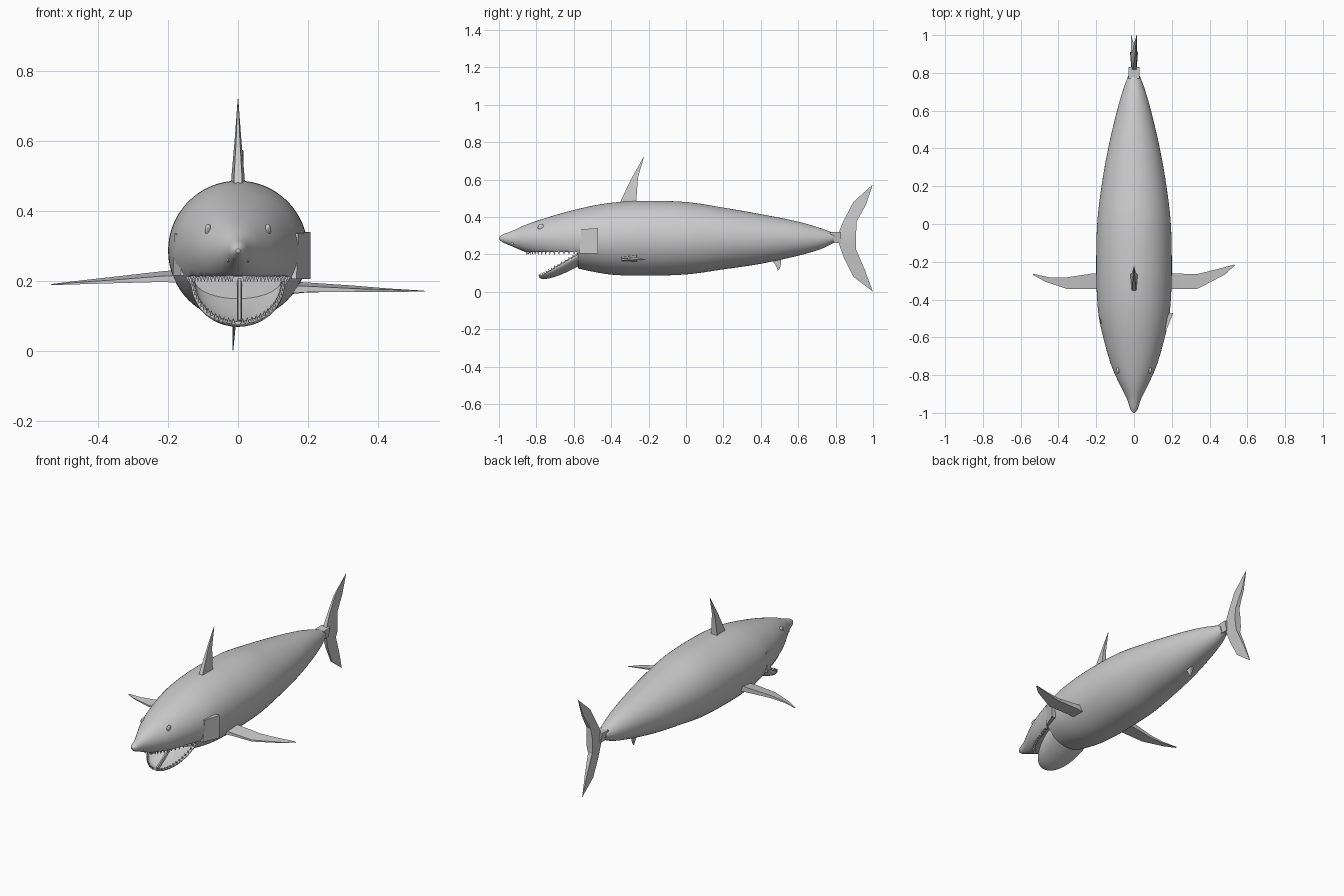
import bpy, bmesh, math
from mathutils import Vector

if "Cube" in bpy.data.objects:
    bpy.data.objects.remove(bpy.data.objects["Cube"])

grey = bpy.data.materials.new("shark grey")
grey.diffuse_color = (0.6, 0.6, 0.6, 1)
grey.use_nodes = True
grey.node_tree.nodes["Principled BSDF"].inputs["Base Color"].default_value = grey.diffuse_color


def finish(bm, name, angle=35):
    bmesh.ops.remove_doubles(bm, verts=bm.verts, dist=1e-5)
    bmesh.ops.recalc_face_normals(bm, faces=bm.faces)
    me = bpy.data.meshes.new(name)
    bm.to_mesh(me)
    bm.free()
    ob = bpy.data.objects.new(name, me)
    bpy.context.collection.objects.link(ob)
    me.materials.append(grey)
    bpy.ops.object.select_all(action='DESELECT')
    ob.select_set(True)
    bpy.context.view_layer.objects.active = ob
    bpy.ops.object.shade_smooth_by_angle(angle=math.radians(angle))
    return ob


def loft(bm, rings, closed=True, caps=True):
    rows = [[bm.verts.new(p) for p in r] for r in rings]
    n = len(rows[0])
    for a, b in zip(rows, rows[1:]):
        for i in range(n if closed else n - 1):
            j = (i + 1) % n
            bm.faces.new((a[i], a[j], b[j], b[i]))
    if caps:
        bm.faces.new(rows[0])
        bm.faces.new(rows[-1])


# body profile: y, top z, bottom z, half width
PROFILE = [(-1.0, .292, .28, .006), (-.985, .304, .267, .018), (-.93, .325, .243, .036),
           (-.86, .357, .213, .07), (-.78, .385, .182, .108), (-.7, .41, .157, .136),
           (-.6, .437, .13, .163), (-.5, .46, .108, .185), (-.4, .476, .092, .195),
           (-.25, .486, .086, .2), (0, .48, .093, .195), (.2, .45, .12, .172),
           (.4, .415, .15, .137), (.6, .375, .193, .09), (.72, .34, .228, .055), (.79, .314, .262, .028)]


def profile(y):
    i = 0
    while i < len(PROFILE) - 2 and PROFILE[i + 1][0] < y:
        i += 1
    p0, p1, p2, p3 = (PROFILE[max(0, min(len(PROFILE) - 1, i + k))] for k in (-1, 0, 1, 2))
    h = p2[0] - p1[0]
    t = (y - p1[0]) / h
    out = []
    for k in (1, 2, 3):
        m1 = (p2[k] - p0[k]) / (p2[0] - p0[0]) * h
        m2 = (p3[k] - p1[k]) / (p3[0] - p1[0]) * h
        out.append((2*t**3 - 3*t*t + 1) * p1[k] + (t**3 - 2*t*t + t) * m1
                   + (3*t*t - 2*t**3) * p2[k] + (t**3 - t*t) * m2)
    return out


MOUTH_Z, MOUTH_Y = .213, -.58


def half_width(y, z):
    top, bot, w = profile(y)
    s = (z - (top + bot) / 2) / ((top - bot) / 2)
    return w * math.sqrt(max(0, 1 - s * s))


# body and upper head, flat under the head for the open mouth
stations = sorted([-1 + 1.79 * i / 90 for i in range(91)] + [MOUTH_Y, MOUTH_Y + .002])
rings = []
for y in stations:
    top, bot, w = profile(y)
    ring = []
    for i in range(64):
        a = math.tau * i / 64
        z = (top + bot) / 2 + math.sin(a) * (top - bot) / 2
        if y <= MOUTH_Y:
            z = max(z, MOUTH_Z)
        ring.append((w * math.cos(a), y, z))
    rings.append(ring)
bm = bmesh.new()
loft(bm, rings)
finish(bm, "body")

# lower jaw bowl
HINGE, TIP = Vector((0, -.57, .203)), Vector((0, -.785, .078))
DOWN = Vector((0, .5, -.866))


def jaw_point(u, a, inset=0):
    s = math.sqrt(max(0, 1 - u ** 2.2))
    return (HINGE.lerp(TIP, u) + DOWN * (.055 * s * math.sin(a))
            + Vector(((.135 * s - inset * s) * math.cos(a), 0, 0)))


bm = bmesh.new()
us = [math.sin(i / 20 * math.pi / 2) for i in range(21)]
loft(bm, [[jaw_point(u, math.pi * k / 24) for k in range(25)] for u in us], False, False)
jaw = finish(bm, "lower_jaw", 50)
mod = jaw.modifiers.new("thickness", 'SOLIDIFY')
mod.thickness = .012
mod.offset = -1


# teeth: small pyramids along both jaws
def tooth(bm, base, axis, r, h):
    axis = axis.normalized()
    side = axis.orthogonal().normalized()
    other = axis.cross(side)
    q = [bm.verts.new(base + side * r * c + other * r * s) for c, s in ((1, 0), (0, 1), (-1, 0), (0, -1))]
    tip = bm.verts.new(base + axis * h)
    bm.faces.new(q)
    for i in range(4):
        bm.faces.new((q[i], q[(i + 1) % 4], tip))


upper, lower = bmesh.new(), bmesh.new()
for i in range(15):
    t = (i + .3) / 15
    y = MOUTH_Y - .01 - .262 * math.sin(t * math.pi / 2)
    x = max(.006, half_width(y, MOUTH_Z) - .006)
    u = math.sin((i + .5) / 15.5 * math.pi / 2)
    for s in (1, -1):
        tooth(upper, Vector((s * x, y, MOUTH_Z + .003)), Vector((0, 0, -1)), .008, .02)
        p = jaw_point(u, 0, .008)
        tooth(lower, Vector((s * p.x, p.y + .004, p.z)), -DOWN, .007, .018)
finish(upper, "upper_teeth", 10)
finish(lower, "lower_teeth", 10)


# fins: box sections given as (leading point, trailing point, half thickness)
def fin(name, sections, axis):
    bm = bmesh.new()
    rings = []
    for lead, trail, t in sections:
        a, b = Vector(lead), Vector(trail)
        n = Vector((0, 0, 0))
        n[axis] = t
        rings.append([a + n * .6, b + n, b - n, a - n * .6])
    loft(bm, rings)
    return finish(bm, name, 20)


fin("tongue", [((.004, -.775, .088), (.004, -.765, .075), .007),
               ((.004, -.57, .212), (.004, -.565, .2), .007)], 0)
fin("dorsal_fin", [((0, -.365, .45), (0, -.265, .45), .021), ((0, -.345, .495), (0, -.265, .495), .019),
                   ((0, -.295, .6), (0, -.257, .61), .009), ((0, -.227, .72), (0, -.225, .72), .001)], 0)
fin("left_pectoral_fin", [((-.15, -.34, .205), (-.15, -.26, .215), .018),
                          ((-.22, -.345, .205), (-.22, -.262, .213), .014),
                          ((-.35, -.345, .198), (-.36, -.283, .203), .008),
                          ((-.47, -.305, .192), (-.45, -.282, .197), .004),
                          ((-.535, -.27, .188), (-.533, -.264, .19), .001)], 2)
fin("right_pectoral_fin", [((.15, -.345, .175), (.15, -.262, .18), .018),
                           ((.2, -.345, .176), (.2, -.262, .181), .014),
                           ((.333, -.345, .173), (.335, -.265, .178), .008),
                           ((.48, -.268, .171), (.43, -.242, .174), .004),
                           ((.535, -.219, .17), (.53, -.215, .171), .001)], 2)
fin("anal_fin", [((0, .45, .18), (0, .51, .185), .008), ((0, .47, .157), (0, .508, .16), .007),
                 ((0, .483, .135), (0, .505, .135), .004), ((0, .49, .115), (0, .497, .116), .001)], 0)

# tail: stem and a slightly leaning crescent
fin("tail_stem", [((0, .77, .262), (0, .77, .318), .028), ((0, .83, .26), (0, .83, .32), .028)], 0)
TAIL = [(1.0, .575, .998, .572, .001), (.895, .48, .962, .465, .007), (.84, .375, .912, .375, .013),
        (.815, .312, .91, .32, .02), (.815, .265, .91, .26, .02), (.845, .18, .91, .225, .013),
        (.895, .08, .955, .12, .007), (1.0, .001, .998, .004, .001)]
fin("tail_fin", [(((c - .29) * .05, a, c), ((d - .29) * .05, b, d), t) for a, c, b, d, t in TAIL], 0)

# gill flaps, the right one standing open
fin("right_gill_flap", [((.16, -.57, .205), (.196, -.47, .205), .012),
                        ((.165, -.56, .335), (.196, -.47, .34), .012)], 0)
fin("left_gill_flap", [((-.158, -.57, .215), (-.178, -.5, .215), .008),
                       ((-.158, -.56, .33), (-.174, -.5, .335), .008)], 0)

# eyes and nostrils set into the head
for side, s in (("right", 1), ("left", -1)):
    for part, y, z, r in (("eye", -.775, .345, .018), ("nostril", -.925, .26, .008)):
        bm = bmesh.new()
        bmesh.ops.create_uvsphere(bm, u_segments=16, v_segments=10, radius=r)
        bmesh.ops.scale(bm, vec=(.5, 1, 1), verts=bm.verts)
        bmesh.ops.translate(bm, vec=(s * (half_width(y, z) - .003), y, z), verts=bm.verts)
        finish(bm, side + "_" + part)
